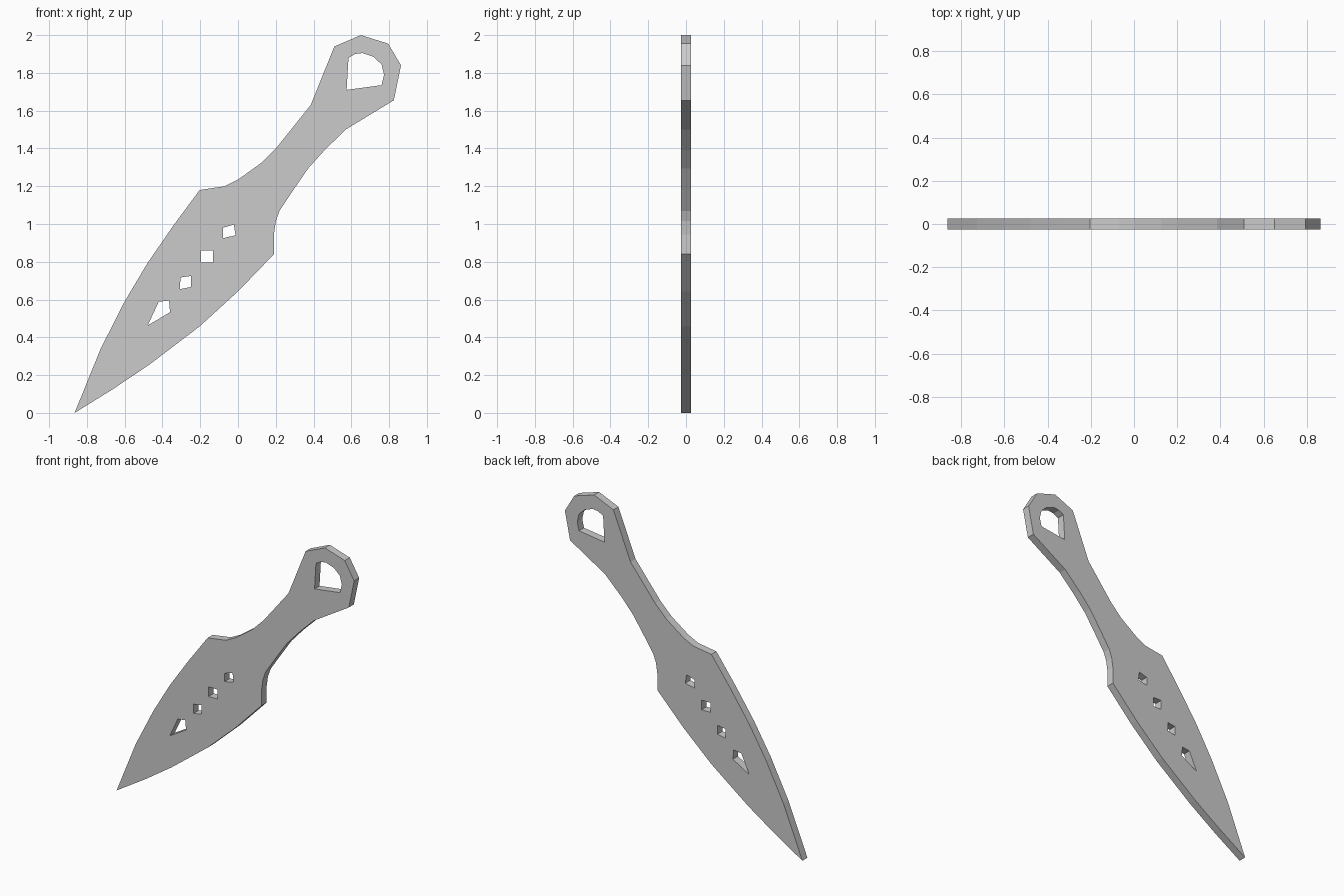
import bpy, bmesh, math
from mathutils import Matrix

if "Cube" in bpy.data.objects:
    bpy.data.objects.remove(bpy.data.objects["Cube"])

THICK = 0.052

# Blade: left edge up to the shoulder, right edge down to the tip
blade_left = [(-0.865, 0), (-0.727, 0.34), (-0.6, 0.59), (-0.478, 0.795), (-0.34, 0.995), (-0.203, 1.18)]
blade_right = [(0.19, 0.84), (0, 0.643), (-0.203, 0.458), (-0.467, 0.257), (-0.663, 0.125)]
# Grip: concave sides between shoulder and pommel
grip_left = [(-0.07, 1.2), (0, 1.235), (0.125, 1.325), (0.205, 1.405), (0.385, 1.63)]
grip_right = [(0.57, 1.5), (0.458, 1.39), (0.372, 1.295), (0.293, 1.18), (0.22, 1.07), (0.2, 1.015), (0.19, 0.945)]
# Faceted pommel
pommel = [(0.51, 1.94), (0.65, 2.0), (0.795, 1.955), (0.863, 1.84), (0.825, 1.655)]
outline = blade_left + grip_left + pommel + grip_right + blade_right

# Through holes: finger ring, three small windows, pointed window
holes = [
    [(0.575, 1.71), (0.585, 1.88), (0.62, 1.9), (0.66, 1.905), (0.717, 1.885), (0.76, 1.845), (0.773, 1.79), (0.76, 1.735)],
    [(-0.08, 0.98), (-0.022, 0.997), (-0.013, 0.94), (-0.08, 0.925)],
    [(-0.195, 0.86), (-0.132, 0.86), (-0.132, 0.797), (-0.195, 0.797)],
    [(-0.305, 0.717), (-0.248, 0.725), (-0.248, 0.667), (-0.307, 0.655)],
    [(-0.478, 0.463), (-0.42, 0.588), (-0.365, 0.595), (-0.36, 0.533)],
]

# Filled flat profile, extruded to plate thickness
curve = bpy.data.curves.new("knife_profile", 'CURVE')
curve.dimensions = '2D'
curve.fill_mode = 'BOTH'
curve.extrude = THICK / 2
for loop in [outline] + holes:
    s = curve.splines.new('POLY')
    s.points.add(len(loop) - 1)
    for p, (x, z) in zip(s.points, loop):
        p.co = (x, z, 0, 1)
    s.use_cyclic_u = True
    s.use_smooth = False
helper = bpy.data.objects.new("profile_helper", curve)
bpy.context.collection.objects.link(helper)
bpy.context.view_layer.update()
mesh = bpy.data.meshes.new_from_object(helper.evaluated_get(bpy.context.evaluated_depsgraph_get()))
bpy.data.objects.remove(helper)

# Weld caps to the rim and stand the plate upright
bm = bmesh.new()
bm.from_mesh(mesh)
bmesh.ops.remove_doubles(bm, verts=bm.verts, dist=0.0005)
bmesh.ops.transform(bm, matrix=Matrix.Rotation(math.radians(90), 4, 'X'), verts=bm.verts)
bmesh.ops.recalc_face_normals(bm, faces=bm.faces)
for f in bm.faces:
    f.smooth = False
bm.to_mesh(mesh)
bm.free()

knife = bpy.data.objects.new("throwing_knife", mesh)
bpy.context.collection.objects.link(knife)
